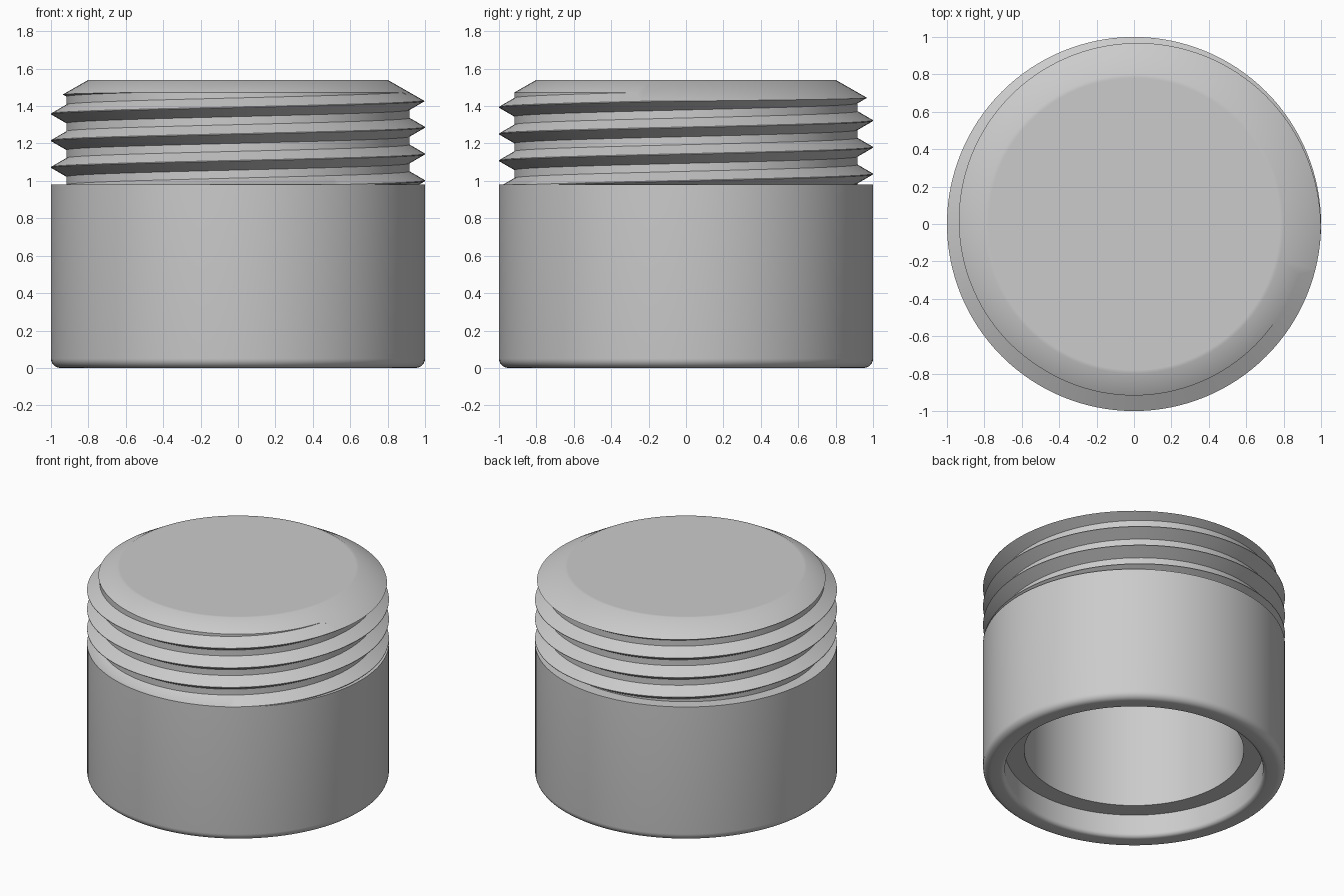
import bpy, bmesh
from math import sin, cos, pi, radians

cube = bpy.data.objects.get("Cube")
if cube:
    bpy.data.objects.remove(cube)

SIDES = 128
CREST, ROOT = 1.0, 0.917            # thread radii
PITCH, FLANK, TIP = 0.1428, 0.048, 0.002
FIRST = 1.001                       # height of the first crest at +x
SHOULDER, TOP, RIM = 0.98, 1.54, 0.8
SLOPE = 0.571                       # chamfer at the top


def thread_radius(z, crest):
    """Radius of the ridge at height z, for a crest at height crest."""
    d = abs((z - crest + PITCH / 2) % PITCH - PITCH / 2)
    t = min(max((d - TIP) / FLANK, 0), 1)
    return CREST + (ROOT - CREST) * t


def chamfer_height(r):
    return TOP - SLOPE * (r - RIM)


def thread_profile(angle):
    """Ridges between the shoulder and the chamfer at one angle."""
    crest = FIRST + PITCH * angle / (2 * pi)
    low, high = SHOULDER, TOP
    for _ in range(40):
        mid = (low + high) / 2
        if mid < chamfer_height(thread_radius(mid, crest)):
            low = mid
        else:
            high = mid
    points = []
    for k in range(-2, 6):
        for d in (-TIP - FLANK, -TIP, TIP, TIP + FLANK):
            z = min(max(crest + k * PITCH + d, SHOULDER), low)
            points.append((thread_radius(z, crest), z))
    return points


def fillet(r, z, size, start, end, steps=6):
    """Rounded corner around the centre r, z."""
    angles = [radians(start + (end - start) * i / steps) for i in range(steps + 1)]
    return [(r + size * cos(a), z + size * sin(a)) for a in angles]


# Hollow inside with its ledge, and the rounded bottom rim
inside = [(0, 1.36), (0.727, 1.36), (0.727, 0.168), (0.855, 0.168)]
rim = fillet(0.885, 0.03, 0.03, 180, 270) + fillet(0.95, 0.05, 0.05, -90, 0)
wall = [(CREST, SHOULDER)]
top = [(RIM, TOP), (RIM - 0.02, TOP), (0, TOP)]

# Sweep the profile around the axis, with the thread climbing one pitch per turn
bm = bmesh.new()
columns = []
for i in range(SIDES + 1):
    a = 2 * pi * i / SIDES
    profile = inside + rim + wall + thread_profile(a) + top
    columns.append([bm.verts.new((r * cos(a), r * sin(a), z)) for r, z in profile])
for c, n in zip(columns, columns[1:]):
    for j in range(len(c) - 1):
        bm.faces.new((c[j], n[j], n[j + 1], c[j + 1]))
bmesh.ops.remove_doubles(bm, verts=bm.verts, dist=0.0002)
bmesh.ops.dissolve_degenerate(bm, edges=bm.edges, dist=0.0001)
bmesh.ops.recalc_face_normals(bm, faces=bm.faces)

mesh = bpy.data.meshes.new("threaded_plug")
bm.to_mesh(mesh)
bm.free()
plug = bpy.data.objects.new("threaded_plug", mesh)
bpy.context.collection.objects.link(plug)

# Plain grey
grey = bpy.data.materials.new("plain_grey")
grey.use_nodes = True
grey.diffuse_color = (0.6, 0.6, 0.6, 1)
grey.node_tree.nodes["Principled BSDF"].inputs["Base Color"].default_value = (0.6, 0.6, 0.6, 1)
mesh.materials.append(grey)

# Smooth walls, sharp thread edges
bpy.ops.object.select_all(action="DESELECT")
plug.select_set(True)
bpy.context.view_layer.objects.active = plug
bpy.ops.object.shade_smooth_by_angle(angle=radians(35))
